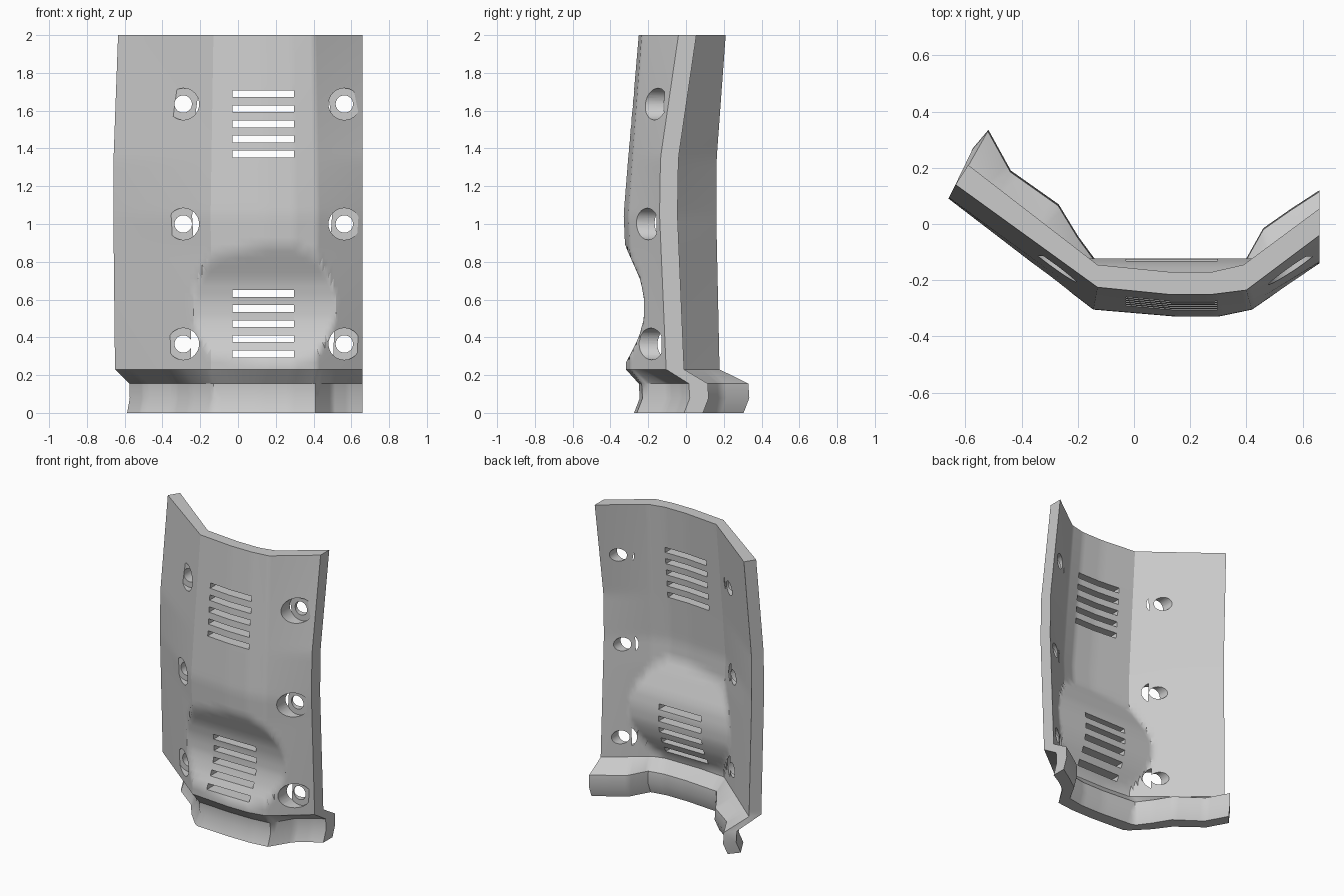
import bpy, bmesh, math
from mathutils import Matrix, Vector

cube = bpy.data.objects.get("Cube")
if cube:
    bpy.data.objects.remove(cube, do_unlink=True)

grey = bpy.data.materials.new("plain_grey")
grey.use_nodes = True
colour = (0.6, 0.6, 0.6, 1)
grey.diffuse_color = colour
grey.node_tree.nodes["Principled BSDF"].inputs["Base Color"].default_value = colour


def ramp(points, v):
    """Piecewise linear value, points sorted by rising key."""
    if v <= points[0][0]:
        return points[0][1]
    for (a, p), (b, q) in zip(points, points[1:]):
        if v <= b:
            return p + (q - p) * (v - a) / (b - a)
    return points[-1][1]


def polyline(points, steps):
    out = [Vector(points[0])]
    for a, b in zip(points, points[1:]):
        out += [Vector(a).lerp(Vector(b), i / steps) for i in range(1, steps + 1)]
    return out


# Plan sections: right edge, right fold, middle pair, left fold, left edge
BULGE = [(-.66, .09), (-.145, -.305), (.15, -.33), (.3, -.33), (.42, -.305), (.66, -.14)]
RIM = [(-.635, .14), (-.13, -.225), (.12, -.25), (.28, -.25), (.4, -.235), (.66, -.04)]
THICK = [(.045, .07), (0, .08), (0, .08), (0, .08), (-.01, .09), (0, .095)]
FOOT_OUT = [(-.575, .265), (-.5, .13), (-.33, 0), (-.25, -.11), (-.13, -.235), (.12, -.25),
            (.28, -.25), (.41, -.235), (.5, -.09), (.58, -.03), (.66, .015)]
FOOT_IN = [(-.52, .33), (-.44, .185), (-.27, .065), (-.2, -.05), (-.13, -.145), (.12, -.165),
           (.28, -.165), (.39, -.145), (.46, -.02), (.56, .05), (.66, .115)]

# How far each height has moved from the bulge section towards the rim section
WING = [(.23, .35), (1.05, 0), (1.35, .05), (2, 1)]
MIDDLE = [(.23, .15), (.87, .1), (1.05, 0), (1.35, .3), (2, 1)]
RECESS = [(.25, -.33), (.3, -.3), (.4, -.25), (.5, -.222), (.6, -.222), (.7, -.24),
          (.78, -.275), (.87, -.315), (.95, -.36)]
STEPS = 6


def shell_section(z, inner):
    pts = []
    for i, (a, b, d) in enumerate(zip(BULGE, RIM, THICK)):
        t = ramp(WING if i in (0, 5) else MIDDLE, z)
        pts.append(Vector(a).lerp(Vector(b), t) + (Vector(d) if inner else Vector((0, 0))))
    right, left = pts[:2], pts[-2:]
    keys = ([right[0]] + [right[0].lerp(right[1], f) for f in (.17, .55, .73)] + pts[1:5]
            + [left[0].lerp(left[1], f) for f in (.36, .68)] + [left[1]])
    limit = ramp(RECESS, z) + (.1 if inner else 0)
    return [Vector((p.x, max(p.y, limit), z)) for p in polyline(keys, STEPS)]


def foot_section(z, dx, dy, inner):
    row = polyline(FOOT_IN if inner else FOOT_OUT, STEPS)
    return [Vector((p.x + dx * (p.x < -.13), p.y + dy, z)) for p in row]


def add_object(name, bm):
    mesh = bpy.data.meshes.new(name)
    bm.to_mesh(mesh)
    bm.free()
    mesh.materials.append(grey)
    obj = bpy.data.objects.new(name, mesh)
    bpy.context.collection.objects.link(obj)
    return obj


# Curved panel with stepped foot: outer and inner skins closed around the edge
FOOT = [(0, -.012, -.025), (.078, .002, .005), (.155, 0, 0)]
HEIGHTS = [.23 + (2 - .23) * i / 48 for i in range(49)]
bm = bmesh.new()
rings = []
for inner in (False, True):
    rows = [foot_section(*f, inner) for f in FOOT]
    rows += [shell_section(z, inner) for z in HEIGHTS]
    rings.append([[bm.verts.new(p) for p in row] for row in rows])
outer, inside = rings
n_rows, n_cols = len(outer), len(outer[0])
for skin in rings:
    for r in range(n_rows - 1):
        for c in range(n_cols - 1):
            bm.faces.new((skin[r][c], skin[r][c + 1], skin[r + 1][c + 1], skin[r + 1][c]))
for r in (0, n_rows - 1):
    for c in range(n_cols - 1):
        bm.faces.new((outer[r][c], outer[r][c + 1], inside[r][c + 1], inside[r][c]))
for c in (0, n_cols - 1):
    for r in range(n_rows - 1):
        bm.faces.new((outer[r][c], outer[r + 1][c], inside[r + 1][c], inside[r][c]))
bmesh.ops.triangulate(bm, faces=bm.faces[:])
bmesh.ops.recalc_face_normals(bm, faces=bm.faces[:])
panel = add_object("guard_panel", bm)


def add_drill(bm, x, z, radius, y0, y1):
    place = Matrix.Translation((x, (y0 + y1) / 2, z)) @ Matrix.Rotation(math.pi / 2, 4, "X")
    bmesh.ops.create_cone(bm, cap_ends=True, segments=32, radius1=radius, radius2=radius,
                          depth=y1 - y0, matrix=place)


# Cutters: counterbores, then through holes and vent slots
bores, through = bmesh.new(), bmesh.new()
for z in (.365, 1.0, 1.635):
    t = ramp(WING, z)
    for x, surface in ((-.29, -.194 + .07 * t), (.563, -.205 + .09 * t)):
        add_drill(bores, x, z, .084, -.6, surface + .048)
        add_drill(through, x, z, .046, -.7, .5)
for top in (1.69, .632):
    for i in range(5):
        place = Matrix.Translation((.134, -.2, top - .08 * i)) @ Matrix.Diagonal((.325, .6, .036, 1))
        bmesh.ops.create_cube(through, size=1, matrix=place)

for name, cutter_mesh in (("bore_cutter", bores), ("slot_cutter", through)):
    cutter = add_object(name, cutter_mesh)
    cutter.hide_render = True
    cut = panel.modifiers.new(name, "BOOLEAN")
    cut.operation = "DIFFERENCE"
    cut.solver = "EXACT"
    cut.object = cutter
    bpy.context.view_layer.objects.active = panel
    bpy.ops.object.modifier_apply(modifier=name)
    bpy.data.objects.remove(cutter, do_unlink=True)

# Smooth the skins, keep the cut edges crisp
bpy.ops.object.select_all(action="DESELECT")
panel.select_set(True)
bpy.context.view_layer.objects.active = panel
bpy.ops.object.shade_smooth_by_angle(angle=math.radians(30))
